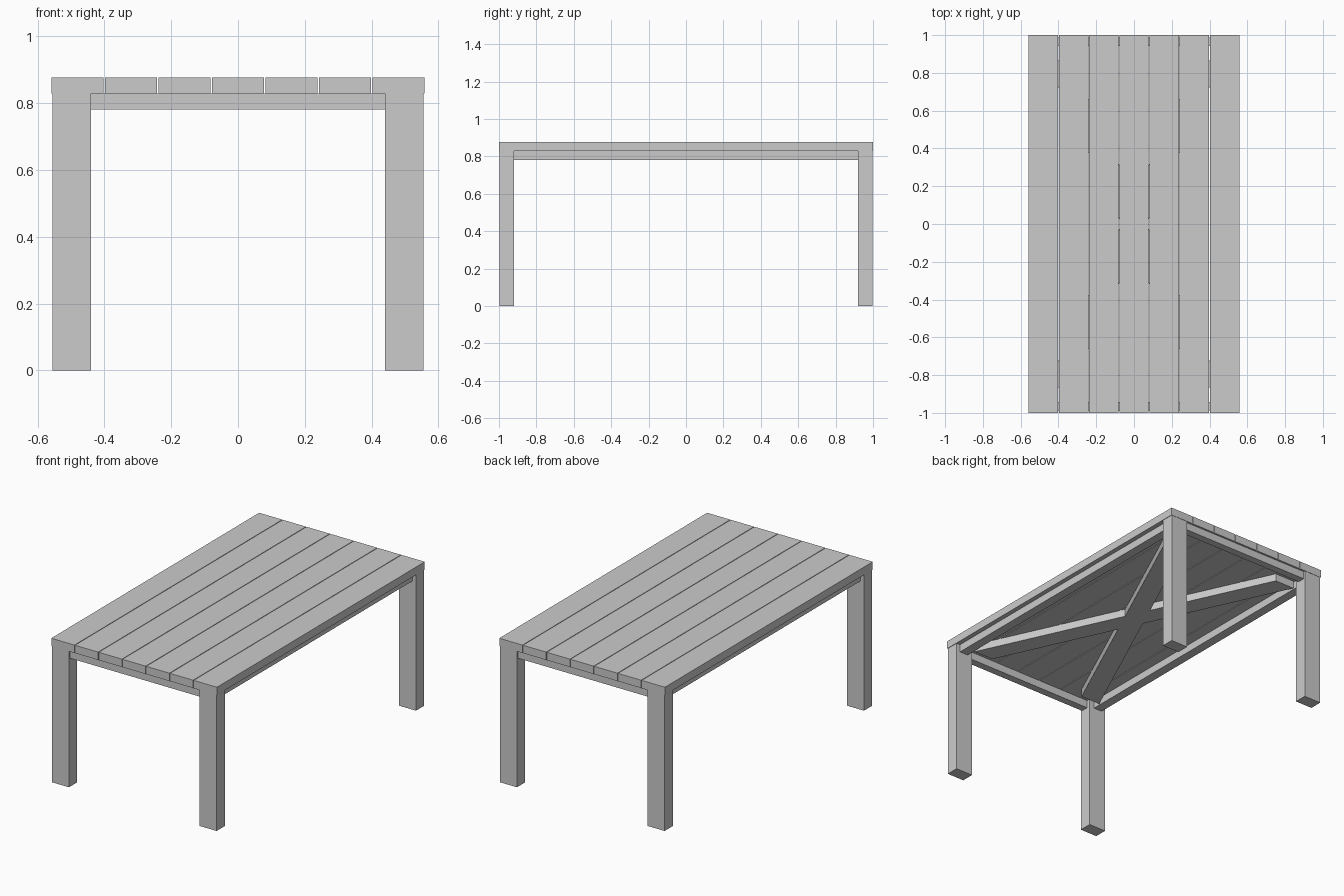
import bpy
import bmesh

if "Cube" in bpy.data.objects:
    bpy.data.objects.remove(bpy.data.objects["Cube"])


def prism(name, outline, z0, z1):
    """Extrude a flat outline (counter-clockwise) from z0 to z1."""
    bm = bmesh.new()
    face = bm.faces.new([bm.verts.new((x, y, z0)) for x, y in outline])
    top = bmesh.ops.extrude_face_region(bm, geom=[face])["geom"]
    verts = [g for g in top if isinstance(g, bmesh.types.BMVert)]
    bmesh.ops.translate(bm, verts=verts, vec=(0, 0, z1 - z0))
    bmesh.ops.recalc_face_normals(bm, faces=bm.faces)
    mesh = bpy.data.meshes.new(name)
    bm.to_mesh(mesh)
    bm.free()
    obj = bpy.data.objects.new(name, mesh)
    bpy.context.collection.objects.link(obj)
    return obj


def box(name, x0, x1, y0, y1, z0, z1):
    return prism(name, [(x0, y0), (x1, y0), (x1, y1), (x0, y1)], z0, z1)


TOP, UNDER, RAIL = 0.877, 0.829, 0.782

# Seven tabletop planks with narrow gaps
for i in range(7):
    cx = (i - 3) * 0.16
    box(f"plank_{i + 1}", cx - 0.078, cx + 0.078, -1, 1, UNDER, TOP)

# Four corner legs
for sx, side in ((-1, "left"), (1, "right")):
    for sy, end in ((-1, "front"), (1, "back")):
        xs = sorted((sx * 0.44, sx * 0.555))
        ys = sorted((sy * 0.92, sy * 0.998))
        box(f"{end}_{side}_leg", *xs, *ys, 0, UNDER)

# End rails and side rails running between the legs
for s, end, side in ((-1, "front", "left"), (1, "back", "right")):
    box(f"{end}_rail", -0.44, 0.44, *sorted((s * 0.942, s * 0.988)), RAIL, UNDER)
    box(f"{side}_rail", *sorted((s * 0.473, s * 0.53)), -0.92, 0.92, RAIL, UNDER)

# Crossed diagonal braces under the top, ends cut parallel to the end rails
END_X, END_Y, HALF = 0.40, 0.866, 0.066
for s, name in ((1, "brace_a"), (-1, "brace_b")):
    prism(name, [(-s * END_X - HALF, -END_Y), (-s * END_X + HALF, -END_Y),
                 (s * END_X + HALF, END_Y), (s * END_X - HALF, END_Y)],
          RAIL + 0.001, UNDER)
